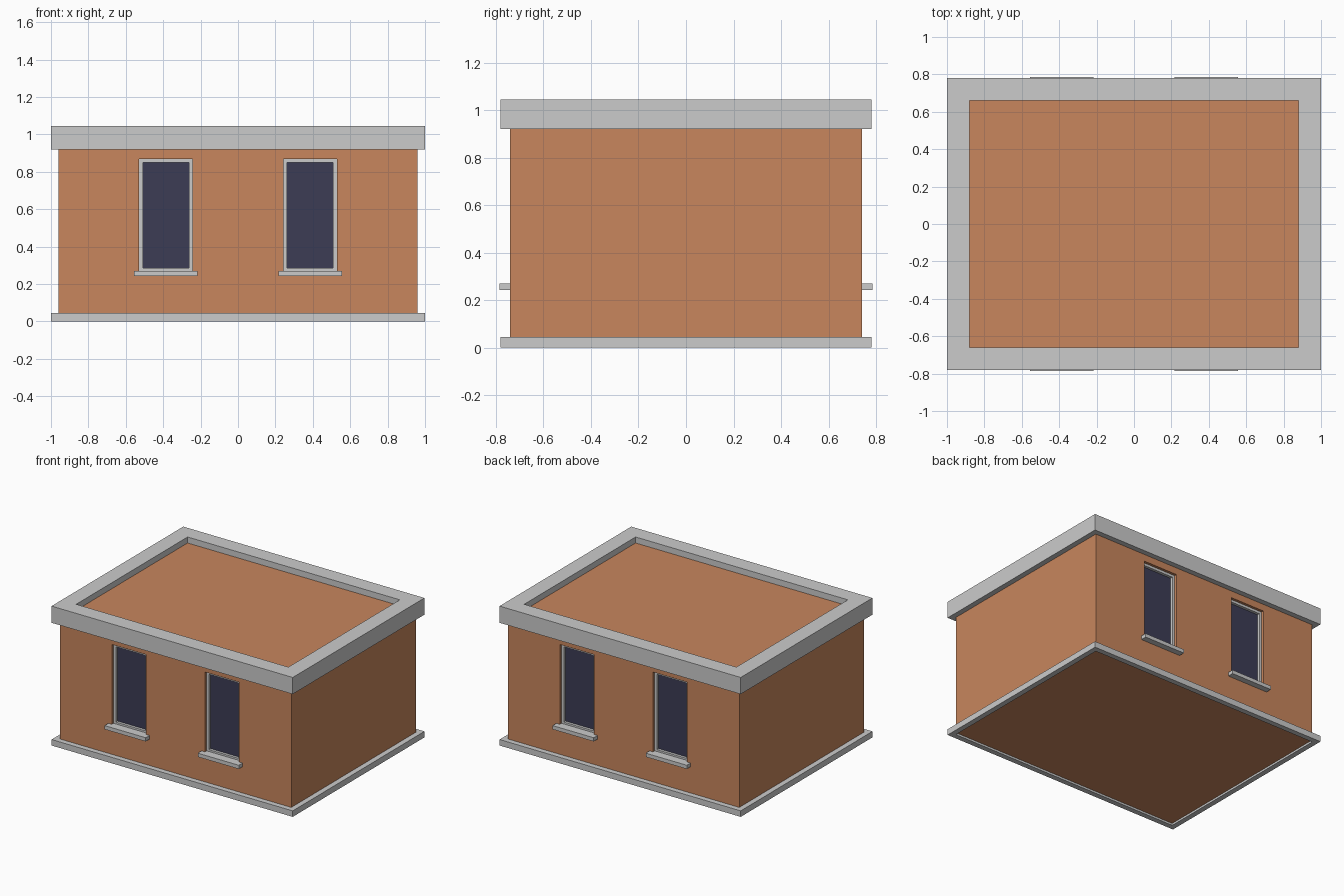
import bpy, bmesh
from mathutils import Matrix

if "Cube" in bpy.data.objects:
    bpy.data.objects.remove(bpy.data.objects["Cube"])


def material(name, rgb):
    m = bpy.data.materials.new(name)
    m.diffuse_color = (*rgb, 1)
    m.use_nodes = True
    m.node_tree.nodes["Principled BSDF"].inputs["Base Color"].default_value = m.diffuse_color
    return m


BRICK = material("terracotta", (0.58, 0.24, 0.11))
GLASS = material("dark_glass", (0.045, 0.045, 0.09))


def add_object(name, bm, mat=None):
    bmesh.ops.recalc_face_normals(bm, faces=bm.faces)
    mesh = bpy.data.meshes.new(name)
    bm.to_mesh(mesh)
    bm.free()
    if mat:
        mesh.materials.append(mat)
    ob = bpy.data.objects.new(name, mesh)
    bpy.context.collection.objects.link(ob)
    return ob


def box(name, x, y, z, mat=None):
    """Box from (min, max) ranges."""
    bm = bmesh.new()
    size = [r[1] - r[0] for r in (x, y, z)]
    mid = [sum(r) / 2 for r in (x, y, z)]
    bmesh.ops.create_cube(bm, size=1, matrix=Matrix.Translation(mid) @ Matrix.Diagonal((*size, 1)))
    return add_object(name, bm, mat)


def ring(name, outer, inner, depth, place):
    """Rectangular ring; outer and inner are (u0, u1, v0, v1), place maps (u, v, w) to xyz."""
    bm = bmesh.new()
    loops = []
    for (u0, u1, v0, v1), w in ((outer, depth[0]), (outer, depth[1]), (inner, depth[1]), (inner, depth[0])):
        corners = ((u0, v0), (u1, v0), (u1, v1), (u0, v1))
        loops.append([bm.verts.new(place(u, v, w)) for u, v in corners])
    for a in range(4):
        p, q = loops[a], loops[(a + 1) % 4]
        for i in range(4):
            j = (i + 1) % 4
            bm.faces.new((p[i], p[j], q[j], q[i]))
    return add_object(name, bm)


# Main block, with base trim and roof parapet around it
walls = box("walls", (-0.96, 0.96), (-0.74, 0.74), (0.015, 1.0), BRICK)
flat = lambda u, v, w: (u, v, w)
ring("base_trim", (-1, 1, -0.78, 0.78), (-0.96, 0.96, -0.74, 0.74), (0, 0.045), flat)
ring("parapet", (-1, 1, -0.78, 0.78), (-0.88, 0.88, -0.66, 0.66), (0.92, 1.045), flat)

# Two recessed windows on the front and two on the back
for side, s in (("front", -1), ("back", 1)):
    for hand, cx in (("left", -0.386), ("right", 0.386)):
        tag = f"{side}_{hand}"
        x0, x1, z0, z1 = cx - 0.142, cx + 0.142, 0.27, 0.868
        span = lambda a, b: tuple(sorted((s * a, s * b)))
        cutter = box(f"{tag}_window_cutter", (x0, x1), span(0.69, 0.8), (z0 - 0.015, z1))
        cutter.hide_render = True
        cutter.hide_set(True)
        cut = walls.modifiers.new(f"{tag}_opening", 'BOOLEAN')
        cut.object = cutter
        cut.solver = 'EXACT'
        ring(f"{tag}_window_frame", (x0, x1, z0, z1), (x0 + 0.019, x1 - 0.019, z0 + 0.014, z1 - 0.019),
             (s * 0.69, s * 0.72), lambda u, v, w: (u, w, v))
        box(f"{tag}_window_glass", (x0 + 0.01, x1 - 0.01), span(0.685, 0.7), (z0 + 0.007, z1 - 0.01), GLASS)
        box(f"{tag}_window_sill", (cx - 0.17, cx + 0.17), span(0.69, 0.785), (0.242, z0))
